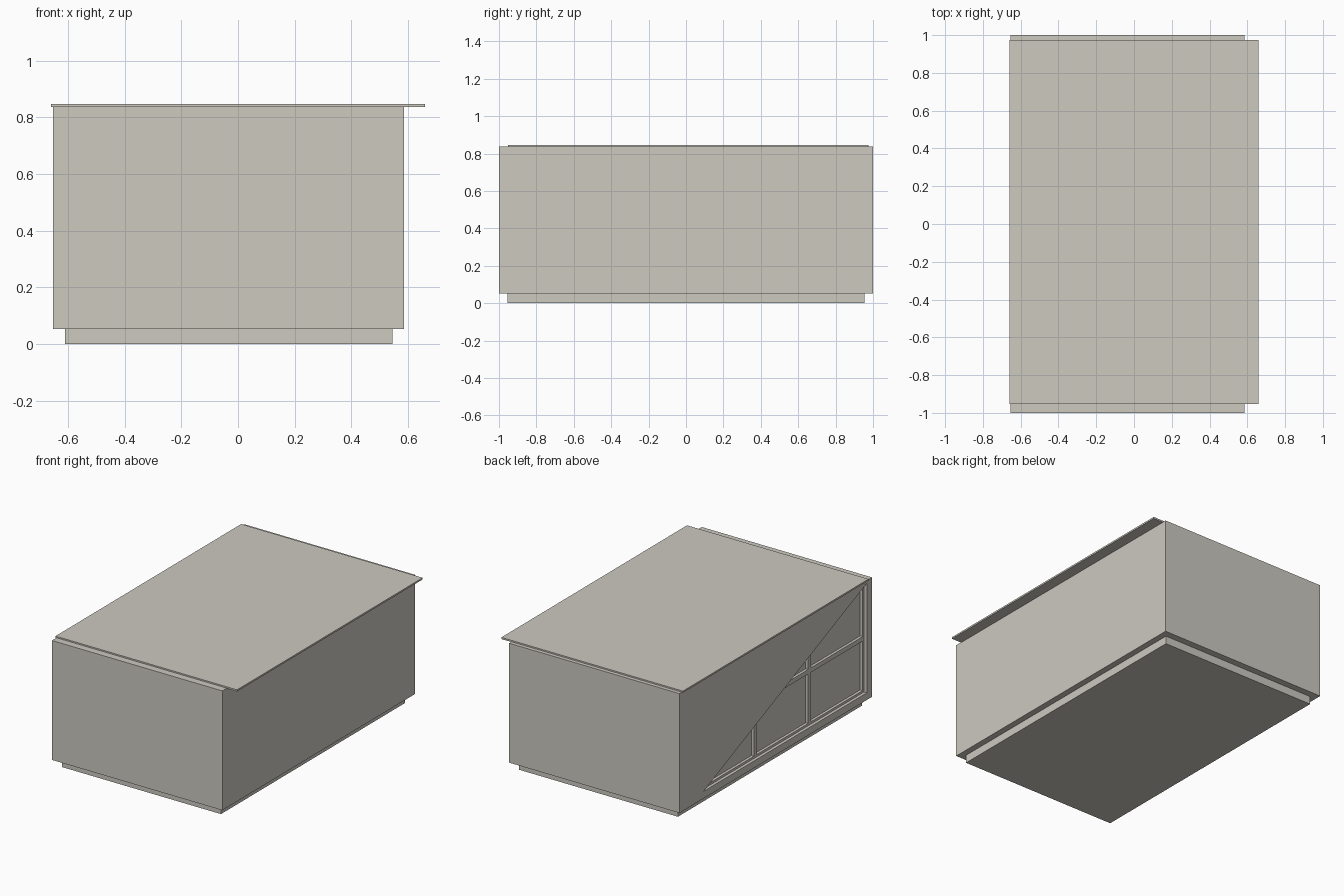
import bpy
import bmesh

default = bpy.data.objects.get("Cube")
if default:
    bpy.data.objects.remove(default, do_unlink=True)

COLOUR = (0.61, 0.585, 0.53, 1.0)
mat = bpy.data.materials.new("warm_grey")
mat.use_nodes = True
mat.diffuse_color = COLOUR
mat.node_tree.nodes["Principled BSDF"].inputs["Base Color"].default_value = COLOUR


def prism(name, outline, x0, x1):
    """Extrude a (y, z) outline along x."""
    bm = bmesh.new()
    face = bm.faces.new([bm.verts.new((x0, y, z)) for y, z in outline])
    ext = bmesh.ops.extrude_face_region(bm, geom=[face])
    verts = [v for v in ext["geom"] if isinstance(v, bmesh.types.BMVert)]
    bmesh.ops.translate(bm, vec=(x1 - x0, 0, 0), verts=verts)
    bmesh.ops.recalc_face_normals(bm, faces=bm.faces)
    mesh = bpy.data.meshes.new(name)
    bm.to_mesh(mesh)
    bm.free()
    mesh.materials.append(mat)
    obj = bpy.data.objects.new(name, mesh)
    bpy.context.collection.objects.link(obj)
    return obj


def box(name, x, y, z):
    return prism(name, [(y[0], z[0]), (y[1], z[0]), (y[1], z[1]), (y[0], z[1])], *x)


# Main volumes
SIDE = -0.653
plinth = box("plinth", (-0.61, 0.545), (-0.955, 0.955), (0, 0.053))
body = box("cabinet_body", (SIDE, 0.586), (-1, 1), (0.053, 0.838))
top = box("top_panel", (-0.66, 0.66), (-0.953, 0.975), (0.836, 0.847))

# Triangular recess in the side
START, END, LOW, HIGH = 0.75, -0.945, 0.10, 0.82
STEP, DEPTH = 0.02, 0.038
cutter = prism("recess_cutter", [(START, LOW), (END, LOW), (END, HIGH)],
               SIDE - 0.1, SIDE + DEPTH)
cutter.hide_render = True
cut = body.modifiers.new("recess", "BOOLEAN")
cut.operation = "DIFFERENCE"
cut.solver = "EXACT"
cut.object = cutter
bpy.context.view_layer.objects.active = body
bpy.ops.object.modifier_apply(modifier=cut.name)
bpy.data.objects.remove(cutter, do_unlink=True)


def slope(y):
    return LOW + (START - y) / (START - END) * (HIGH - LOW)


# Frame bars, set back from the face, their ends sunk into the body
BAR_X = (SIDE + STEP, SIDE + DEPTH + 0.01)
W = 0.015
for i in (1, 2):
    y = START + (END - START) * i / 3
    box(f"divider_{i}", BAR_X, (y - W, y + W), (LOW - 0.01, slope(y - W)))
box("end_stile", BAR_X, (END - 0.01, END + W), (LOW - 0.01, slope(END)))
box("bottom_rail", BAR_X, (END - 0.01, START), (LOW - 0.01, LOW + W))
shelf_z = 0.455
shelf_y = START - (shelf_z - LOW) / (HIGH - LOW) * (START - END)
box("shelf_rail", BAR_X, (END - 0.01, shelf_y + 0.03), (shelf_z - W, shelf_z + W))
